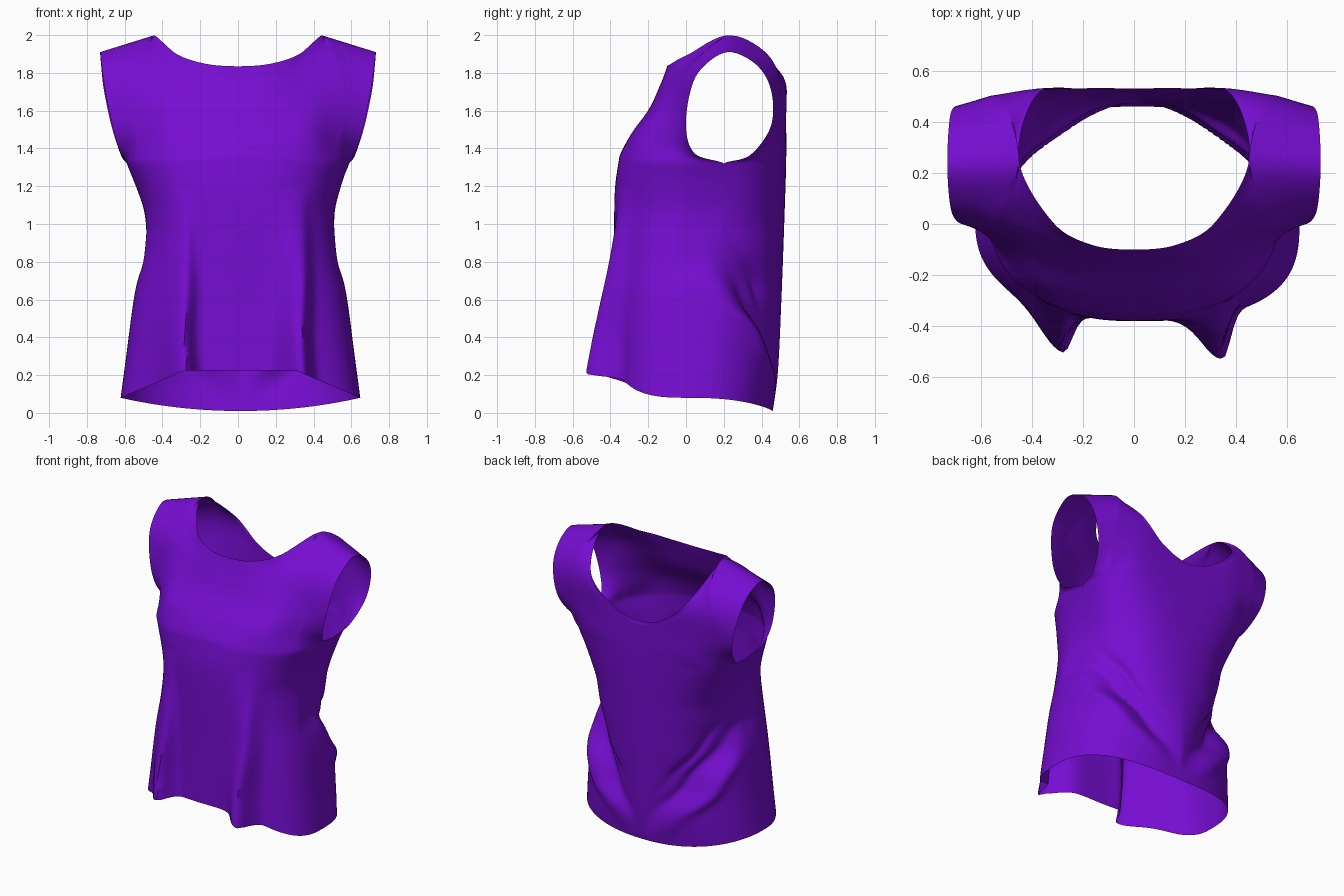
import bpy, bmesh, math
from mathutils import Vector

cube = bpy.data.objects.get("Cube")
if cube:
    bpy.data.objects.remove(cube, do_unlink=True)

HALF = 48       # columns on each half of a panel
CORNER = 3      # yoke curve point where neckline meets shoulder
BODY_ROWS = 56  # rows from hem to underarm
STEPS = 7       # rows between two yoke curves


def spline(p0, p1, p2, p3, t):
    """Catmull-Rom segment from p1 to p2."""
    return 0.5 * (2 * p1 + (p2 - p0) * t + (2 * p0 - 5 * p1 + 4 * p2 - p3) * t * t
                  + (3 * p1 - p0 - 3 * p2 + p3) * t ** 3)


def profile(table, z):
    """Smooth curve through (height, value) pairs."""
    def slope(i):
        (z0, a), (z1, b) = table[max(i - 1, 0)], table[min(i + 1, len(table) - 1)]
        return (b - a) / (z1 - z0)
    z = min(max(z, table[0][0]), table[-1][0])
    i = next(k for k in range(len(table) - 1) if z <= table[k + 1][0])
    (z0, a), (z1, b) = table[i], table[i + 1]
    h = z1 - z0
    t = (z - z0) / h
    return (a * (1 + 2 * t) * (1 - t) ** 2 + b * t * t * (3 - 2 * t)
            + h * t * (1 - t) * (slope(i) * (1 - t) - slope(i + 1) * t))


def bump(d, width):
    return math.exp(-(d / width) ** 2)


def clamp(v):
    return max(0.0, min(1.0, v))


# Body profiles by height
WIDTH = [(0, .645), (.3, .605), (.6, .565), (.85, .52), (1.05, .51), (1.2, .545), (1.35, .60)]
SIDE_Y = [(0, .01), (.6, .06), (1.0, .14), (1.32, .20)]
FRONT_Y = [(0, -.375), (.6, -.375), (1.0, -.38), (1.2, -.375), (1.36, -.352)]
BACK_Y = [(0, .458), (.2, .485), (.6, .505), (1.0, .52), (1.3, .53)]

# Yoke curves, from the middle out to the armhole, ending on neckline and shoulder
FRONT_YOKE = [
    [(0, -.288, 1.48), (.2, -.28, 1.48), (.39, -.235, 1.47), (.54, -.09, 1.42), (.62, .05, 1.37)],
    [(0, -.195, 1.61), (.2, -.185, 1.61), (.39, -.14, 1.61), (.56, -.05, 1.57), (.66, .0, 1.50)],
    [(0, -.135, 1.74), (.19, -.12, 1.75), (.37, -.055, 1.77), (.55, .0, 1.78), (.70, .02, 1.69)],
    [(0, -.115, 1.79), (.18, -.10, 1.80), (.34, -.02, 1.835), (.50, .10, 1.915), (.72, .08, 1.82)],
    [(0, -.10, 1.835), (.17, -.08, 1.848), (.32, .01, 1.897), (.45, .25, 1.997), (.73, .22, 1.91)],
]
BACK_YOKE = [
    [(0, .53, 1.39), (.2, .53, 1.39), (.4, .51, 1.39), (.56, .43, 1.38), (.62, .34, 1.365)],
    [(0, .53, 1.47), (.2, .53, 1.49), (.39, .52, 1.52), (.57, .48, 1.53), (.67, .45, 1.52)],
    [(0, .53, 1.53), (.2, .53, 1.58), (.37, .53, 1.68), (.55, .50, 1.74), (.71, .45, 1.71)],
    [(0, .528, 1.545), (.2, .53, 1.60), (.38, .52, 1.75), (.49, .43, 1.90), (.725, .37, 1.845)],
    [(0, .525, 1.56), (.2, .53, 1.62), (.38, .505, 1.795), (.45, .25, 1.997), (.73, .22, 1.91)],
]
# Pleats on the front: (middle, width toward -x, width toward +x, depth)
PLEATS = [(-.295, .12, .05, .155), (.33, .11, .04, .175)]


def body_point(u, t, front):
    """u: 0 middle to 1 side seam (signed), t: 0 hem to 1 underarm."""
    a, sign = abs(u), (1 if u >= 0 else -1)
    sx = math.sin(a * math.pi / 2)
    if front:
        hem, top = .08 + .145 * clamp((1 - sx) / .52), 1.32 + .04 * (1 - sx)
        n = 2.45 + .25 * t if sign < 0 else 2.95 - .25 * t
    else:
        hem, top = .01 + .07 * sx ** 2, 1.32 - .02 * (1 - sx)
        n = 2.35 + .75 * t ** 2
    z = hem + (top - hem) * t
    s = profile(SIDE_Y, z)
    y_mid = profile(FRONT_Y if front else BACK_Y, z)
    x = sign * profile(WIDTH, z) * sx
    y = s + (y_mid - s) * max(0, 1 - sx ** n) ** (1 / n)
    if front:
        # Hanging pleats that deepen toward the hem
        fade = clamp((1.2 - z) / .97)
        wave = .007 * math.sin(z * 11) * fade
        for middle, low, high, depth in PLEATS:
            e = x - middle - wave
            y -= depth * fade * bump(e, low if e < 0 else high)
        d, amount = z - .83, .05 * clamp(1 - (1 - a) * 7)
    else:
        # Cloth gathered into a V between the side seams and the back hem
        d = z - (.13 + .70 * a ** .85) + .012 * math.sin(z * 23 + sign)
        amount = .05 * a + .20 * math.sin(math.pi * a) ** 1.1
    tuck = math.exp(-d / .28) if d > 0 else bump(d, .08)
    crease = .25 * bump(d - .13, .035) - .2 * bump(d + .16, .05)
    k = 1 - amount * (tuck + crease * math.sin(math.pi * a)) * clamp((z - hem) / .1) * clamp((1.3 - z) / .3)
    x, y = x * k, .08 + (y - .08) * k
    return Vector((x + .013 * clamp((1.25 - z) / .3), y, z))


def yoke_row(points, across=None):
    """Resample a half curve with a shoulder corner and mirror it.
    across: next neckline point over the shoulder, rounding the neck opening."""
    p = [Vector(q) for q in points]
    half = []
    for i in range(HALF + 1):
        f = i / HALF * 4
        k = min(int(f), 3)
        if k == 0:
            before = Vector((-p[1].x, p[1].y, p[1].z))
        else:
            before = 2 * p[k] - p[k + 1] if k == CORNER else p[k - 1]
        if k + 1 == CORNER and across:
            after = Vector(across)
        else:
            after = 2 * p[k + 1] - p[k] if k + 1 >= CORNER else p[k + 2]
        half.append(spline(before, p[k], p[k + 1], after, f - k))
    return [Vector((-q.x, q.y, q.z)) for q in half[:0:-1]] + half


def panel_rows(yoke, other_yoke, front):
    cols = [i / HALF for i in range(-HALF, HALF + 1)]
    rows = [[body_point(u, j / BODY_ROWS, front) for u in cols] for j in range(BODY_ROWS + 1)]
    # Outer rows set the tangents: body below, the other panel over the shoulder
    keys = [rows[-4], rows[-1]] + [yoke_row(c) for c in yoke[:-1]]
    keys.append(yoke_row(yoke[-1], other_yoke[-1][CORNER - 1]))
    over = yoke_row(other_yoke[-2])
    keys.append([over[i] if abs(u) >= CORNER / 4 else 2 * keys[-1][i] - keys[-2][i]
                 for i, u in enumerate(cols)])
    for k in range(1, len(keys) - 2):
        for step in range(1, STEPS + 1):
            rows.append([spline(*q, step / STEPS) for q in zip(*keys[k - 1:k + 3])])
    return rows


def add_panel(bm, rows, front):
    grid = [[bm.verts.new(p) for p in row] for row in rows]
    for r0, r1 in zip(grid, grid[1:]):
        for i in range(len(r0) - 1):
            quad = [r0[i], r0[i + 1], r1[i + 1], r1[i]]
            bm.faces.new(quad if front else quad[::-1])


# Purple cloth
cloth = bpy.data.materials.new("purple cloth")
cloth.use_nodes = True
colour = (.18, .004, .64, 1)
cloth.diffuse_color = colour
bsdf = next(n for n in cloth.node_tree.nodes if n.type == 'BSDF_PRINCIPLED')
bsdf.inputs["Base Color"].default_value = colour
bsdf.inputs["Roughness"].default_value = .8

# Sleeveless top: front and back panels sewn at side seams and shoulders
bm = bmesh.new()
add_panel(bm, panel_rows(FRONT_YOKE, BACK_YOKE, True), True)
add_panel(bm, panel_rows(BACK_YOKE, FRONT_YOKE, False), False)
border = [v for v in bm.verts if v.is_boundary]
bmesh.ops.remove_doubles(bm, verts=border, dist=.003)
mesh = bpy.data.meshes.new("sleeveless_top")
bm.to_mesh(mesh)
bm.free()
mesh.materials.append(cloth)
top = bpy.data.objects.new("sleeveless_top", mesh)
bpy.context.collection.objects.link(top)

bpy.ops.object.select_all(action='DESELECT')
top.select_set(True)
bpy.context.view_layer.objects.active = top
bpy.ops.object.shade_smooth_by_angle(angle=math.radians(50))
